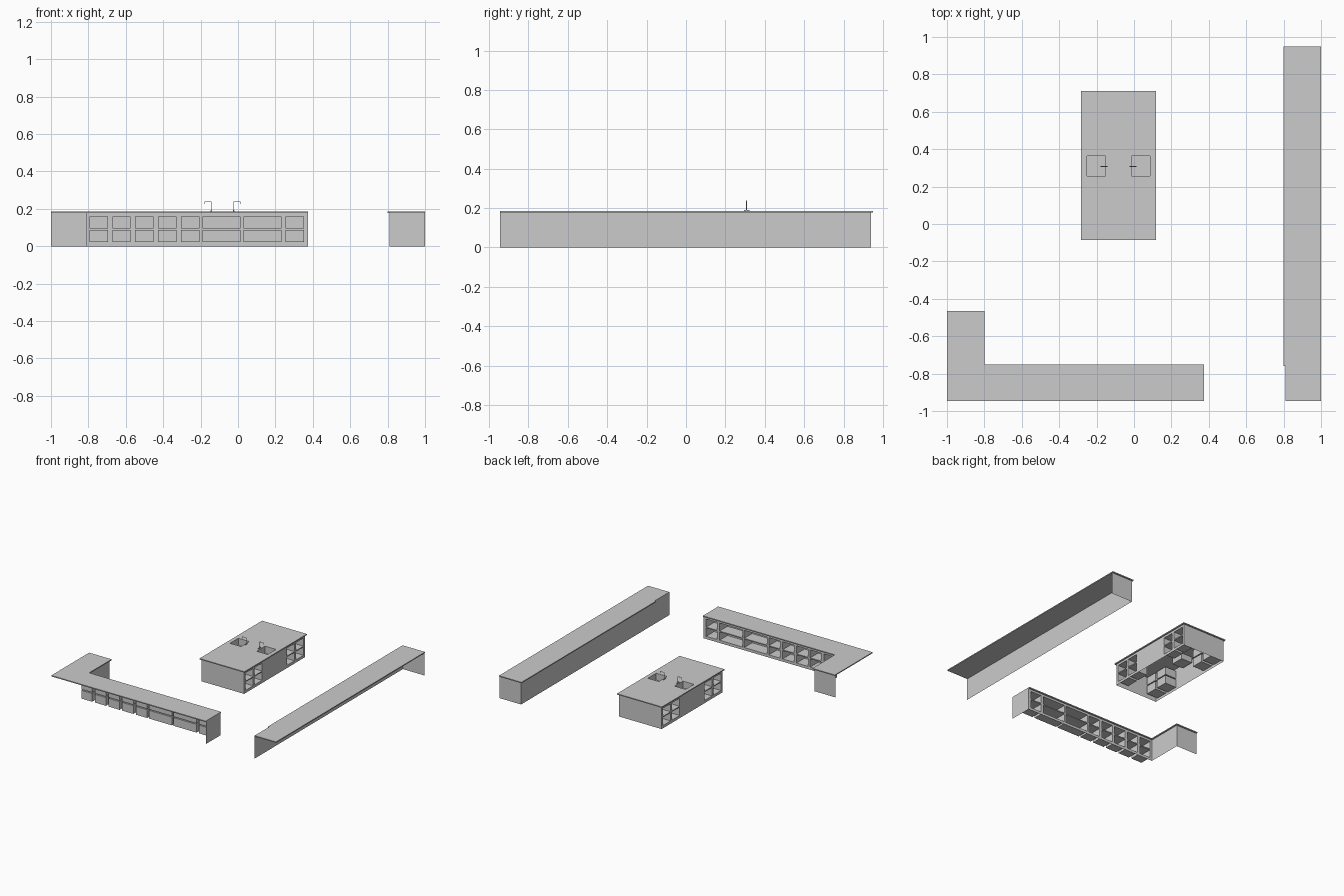
import bpy
import bmesh
from mathutils import Vector

old = bpy.data.objects.get("Cube")
if old:
    bpy.data.objects.remove(old, do_unlink=True)

GREY = bpy.data.materials.new("plain_grey")
GREY.use_nodes = True
COLOUR = (0.6, 0.6, 0.6, 1)
GREY.diffuse_color = COLOUR
GREY.node_tree.nodes["Principled BSDF"].inputs["Base Color"].default_value = COLOUR

TOP, SLAB = 0.185, 0.008
UNDER = TOP - SLAB
SHELF_Z = [0, 0.022, 0.088, 0.096, 0.16, UNDER]   # every second band is an opening
DEPTH = 0.1


def finish(name, bm):
    mesh = bpy.data.meshes.new(name)
    bm.to_mesh(mesh)
    bm.free()
    mesh.materials.append(GREY)
    obj = bpy.data.objects.new(name, mesh)
    bpy.context.collection.objects.link(obj)
    return obj


def polygon(name, points, facing):
    """One flat panel whose normal looks along facing."""
    bm = bmesh.new()
    face = bm.faces.new([bm.verts.new(p) for p in points])
    face.normal_update()
    if face.normal.dot(Vector(facing)) < 0:
        face.normal_flip()
    return finish(name, bm)


def panel(name, a, b, facing):
    """Upright panel from floor to worktop between two plan points."""
    return polygon(name, [(*a, 0), (*b, 0), (*b, UNDER), (*a, UNDER)], facing)


def grid(us, vs, place, facing):
    """Sheet of quads; returns it with the faces in odd rows and columns."""
    bm = bmesh.new()
    verts = [[bm.verts.new(place(u, v)) for v in vs] for u in us]
    holes = []
    for i in range(len(us) - 1):
        for j in range(len(vs) - 1):
            f = bm.faces.new((verts[i][j], verts[i + 1][j],
                              verts[i + 1][j + 1], verts[i][j + 1]))
            f.normal_update()
            if f.normal.dot(Vector(facing)) < 0:
                f.normal_flip()
            if i % 2 and j % 2:
                holes.append(f)
    return bm, holes


def shelf_front(name, us, place, facing):
    """Cabinet face with open recessed compartments."""
    bm, holes = grid(us, SHELF_Z, place, facing)
    pushed = bmesh.ops.extrude_discrete_faces(bm, faces=holes)["faces"]
    verts = list({v for f in pushed for v in f.verts})
    bmesh.ops.translate(bm, verts=verts, vec=-Vector(facing) * DEPTH)
    return finish(name, bm)


def thicken(obj):
    mod = obj.modifiers.new("slab", 'SOLIDIFY')
    mod.thickness = SLAB
    mod.offset = -1


def worktop(name, outline):
    thicken(polygon(name, [(x, y, TOP) for x, y in outline], (0, 0, 1)))


def box(name, low, high, open_top=False):
    bm = bmesh.new()
    bmesh.ops.create_cube(bm, size=1)
    low, high = Vector(low), Vector(high)
    for v in bm.verts:
        v.co = (low + high) / 2 + v.co * (high - low)
    if open_top:
        bm.normal_update()
        bmesh.ops.delete(bm, geom=[f for f in bm.faces if f.normal.z > 0.5],
                         context='FACES_ONLY')
    return finish(name, bm)


# L-shaped counter with shelves facing the back
worktop("corner_worktop", [(-1, -0.945), (0.375, -0.945), (0.375, -0.75),
                           (-0.8, -0.75), (-0.8, -0.465), (-1, -0.465)])
columns = [-0.81]
for start, width in [(-0.793, 0.097), (-0.671, 0.097), (-0.552, 0.1), (-0.429, 0.1),
                     (-0.306, 0.1), (-0.189, 0.203), (0.03, 0.203), (0.255, 0.097)]:
    columns += [start, start + width]
columns.append(0.375)
shelf_front("corner_shelves", columns, lambda u, v: (u, -0.76, v), (0, 1, 0))
panel("corner_end_panel", (0.375, -0.945), (0.375, -0.76), (1, 0, 0))
panel("corner_return_panel", (-0.81, -0.76), (-0.81, -0.475), (1, 0, 0))
panel("corner_back_panel", (-1, -0.475), (-0.81, -0.475), (0, 1, 0))

# Long wall counter
worktop("wall_worktop", [(0.81, -0.945), (1, -0.945), (1, 0.95),
                         (0.8, 0.95), (0.8, -0.76), (0.81, -0.76)])
panel("wall_long_panel", (0.81, -0.945), (0.81, 0.94), (-1, 0, 0))
panel("wall_end_panel", (0.81, 0.94), (1, 0.94), (0, 1, 0))

# Island cabinet
CX, CY = -0.083, 0.3125
HX, HY = 0.19, 0.3875
for side, label in ((-1, "right"), (1, "left")):
    x = CX + side * HX
    near = [-HY, -0.368, -0.273, -0.253, -0.158]
    ys = [CY + d for d in near] + [CY - d for d in reversed(near)]
    shelf_front(f"island_{label}_shelves", ys, lambda u, v: (x, u, v), (side, 0, 0))
    y = CY + side * HY
    panel(f"island_{'back' if side > 0 else 'front'}_panel",
          (CX - HX, y), (CX + HX, y), (0, side, 0))

# Island worktop with two sink openings
sink_x = [CX - 0.168, CX - 0.07, CX + 0.07, CX + 0.168]
sink_y = [0.257, 0.363]
bm, holes = grid([CX - 0.2] + sink_x + [CX + 0.2], [-0.085] + sink_y + [0.71],
                 lambda u, v: (u, v, TOP), (0, 0, 1))
bmesh.ops.delete(bm, geom=holes, context='FACES_ONLY')
thicken(finish("island_worktop", bm))

# Sinks and taps, mirrored about the island centre
for side, label in ((-1, "right"), (1, "left")):
    xs = sorted((CX + side * 0.07, CX + side * 0.168))
    box(f"{label}_basin", (xs[0], sink_y[0], 0.13), (xs[1], sink_y[1], UNDER), True)
    base, spout = CX + side * 0.06, CX + side * 0.095
    curve = bpy.data.curves.new(f"{label}_tap", 'CURVE')
    curve.dimensions = '3D'
    curve.bevel_depth = 0.0025
    curve.bevel_resolution = 1
    curve.use_fill_caps = True
    path = [(base, TOP), (base, 0.238), (spout, 0.238), (spout, 0.225)]
    line = curve.splines.new('POLY')
    line.points.add(len(path) - 1)
    for point, (px, pz) in zip(line.points, path):
        point.co = (px, 0.308, pz, 1)
    curve.materials.append(GREY)
    bpy.context.collection.objects.link(bpy.data.objects.new(f"{label}_tap", curve))
    box(f"{label}_tap_handle", (base - 0.003, 0.294, TOP), (base + 0.003, 0.322, 0.191))
